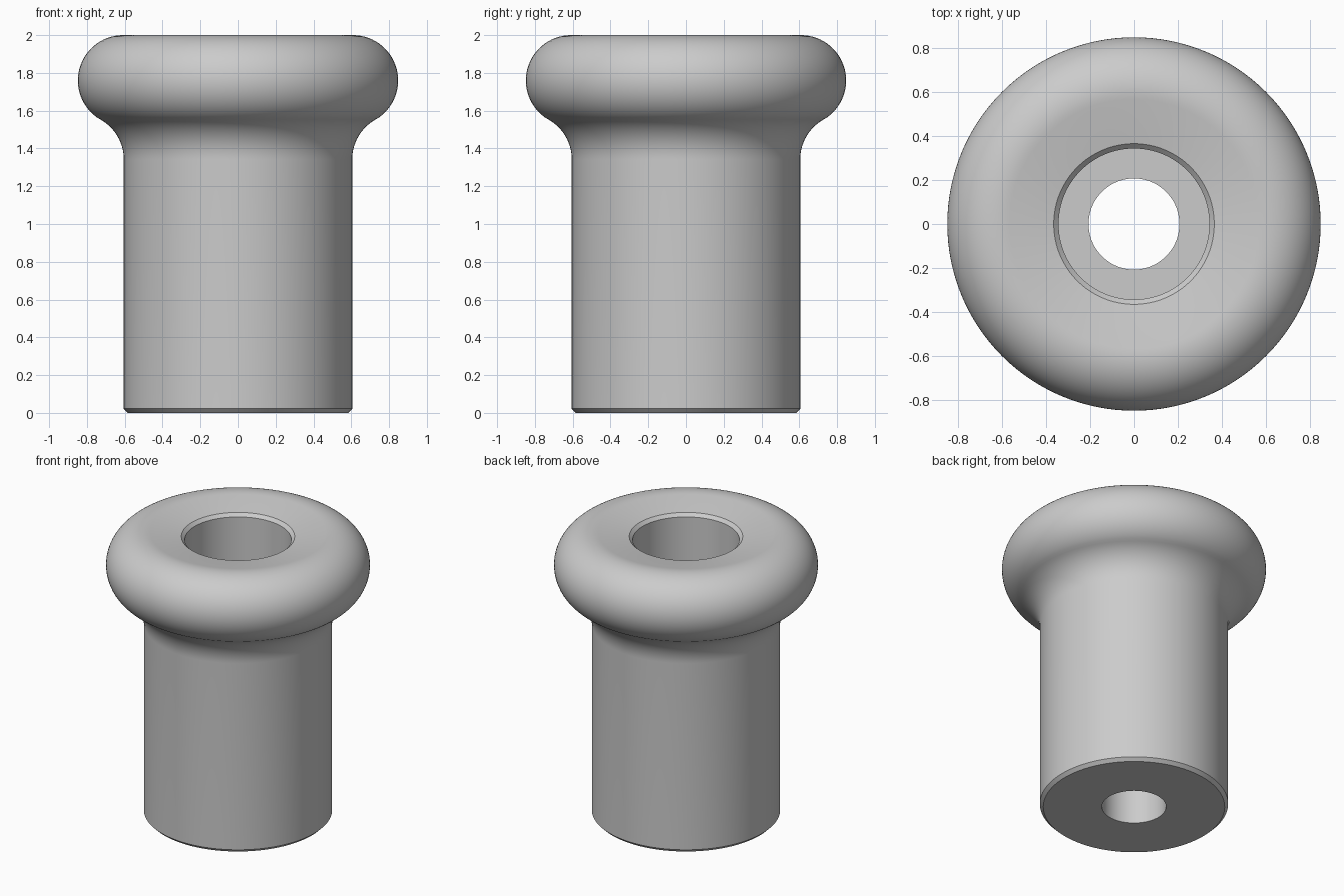
import bpy, bmesh
from math import radians, sin, cos, tan, tau

cube = bpy.data.objects.get("Cube")
if cube:
    bpy.data.objects.remove(cube, do_unlink=True)


def arc(cx, cz, r, start, end, steps):
    """Points of a circular arc in the (radius, height) plane, in degrees."""
    angles = [radians(start + (end - start) * i / steps) for i in range(steps + 1)]
    return [(cx + r * cos(a), cz + r * sin(a)) for a in angles]


# Main sizes
SHAFT_R, HOLE_R, BORE_R, FLOOR_Z = 0.605, 0.207, 0.343, 1.0
RIM_X, RIM_Z, RIM_R = 0.608, 1.76, 0.24
FILLET_R = 0.243
DISH = 10          # slope of the dished top, degrees
CHAMFER = 0.022

# Fillet centre placed so the neck runs tangent into the rim
fillet_x = SHAFT_R + FILLET_R
fillet_z = RIM_Z - (RIM_R + FILLET_R) * sin(radians(60))

rim = arc(RIM_X, RIM_Z, RIM_R, -60, 90 + DISH, 32)
bore_edge = BORE_R + CHAMFER
bore_z = rim[-1][1] - (rim[-1][0] - bore_edge) * tan(radians(DISH))

# Closed section: base, shaft, neck, rim, dished top, stepped bore
profile = [(HOLE_R, 0), (SHAFT_R - CHAMFER, 0), (SHAFT_R, CHAMFER)]
profile += arc(fillet_x, fillet_z, FILLET_R, 180, 120, 14)
profile += rim[1:]
profile += [(bore_edge, bore_z), (BORE_R, bore_z - CHAMFER),
            (BORE_R, FLOOR_Z), (HOLE_R, FLOOR_Z)]

# Spin the section around the z axis
bm = bmesh.new()
verts = [bm.verts.new((r, 0, z)) for r, z in profile]
edges = [bm.edges.new((a, b)) for a, b in zip(verts, verts[1:] + verts[:1])]
bmesh.ops.spin(bm, geom=verts + edges, cent=(0, 0, 0), axis=(0, 0, 1),
               angle=tau, steps=128, use_merge=True)
bmesh.ops.remove_doubles(bm, verts=bm.verts, dist=0.0001)
bmesh.ops.recalc_face_normals(bm, faces=bm.faces)
mesh = bpy.data.meshes.new("knob")
bm.to_mesh(mesh)
bm.free()

# Plain grey material
grey = bpy.data.materials.new("light grey")
grey.use_nodes = True
colour = (0.6, 0.6, 0.6, 1)
grey.diffuse_color = colour
grey.node_tree.nodes["Principled BSDF"].inputs["Base Color"].default_value = colour
mesh.materials.append(grey)

knob = bpy.data.objects.new("knob", mesh)
bpy.context.collection.objects.link(knob)
bpy.ops.object.select_all(action="DESELECT")
knob.select_set(True)
bpy.context.view_layer.objects.active = knob
bpy.ops.object.shade_smooth_by_angle(angle=radians(30))
